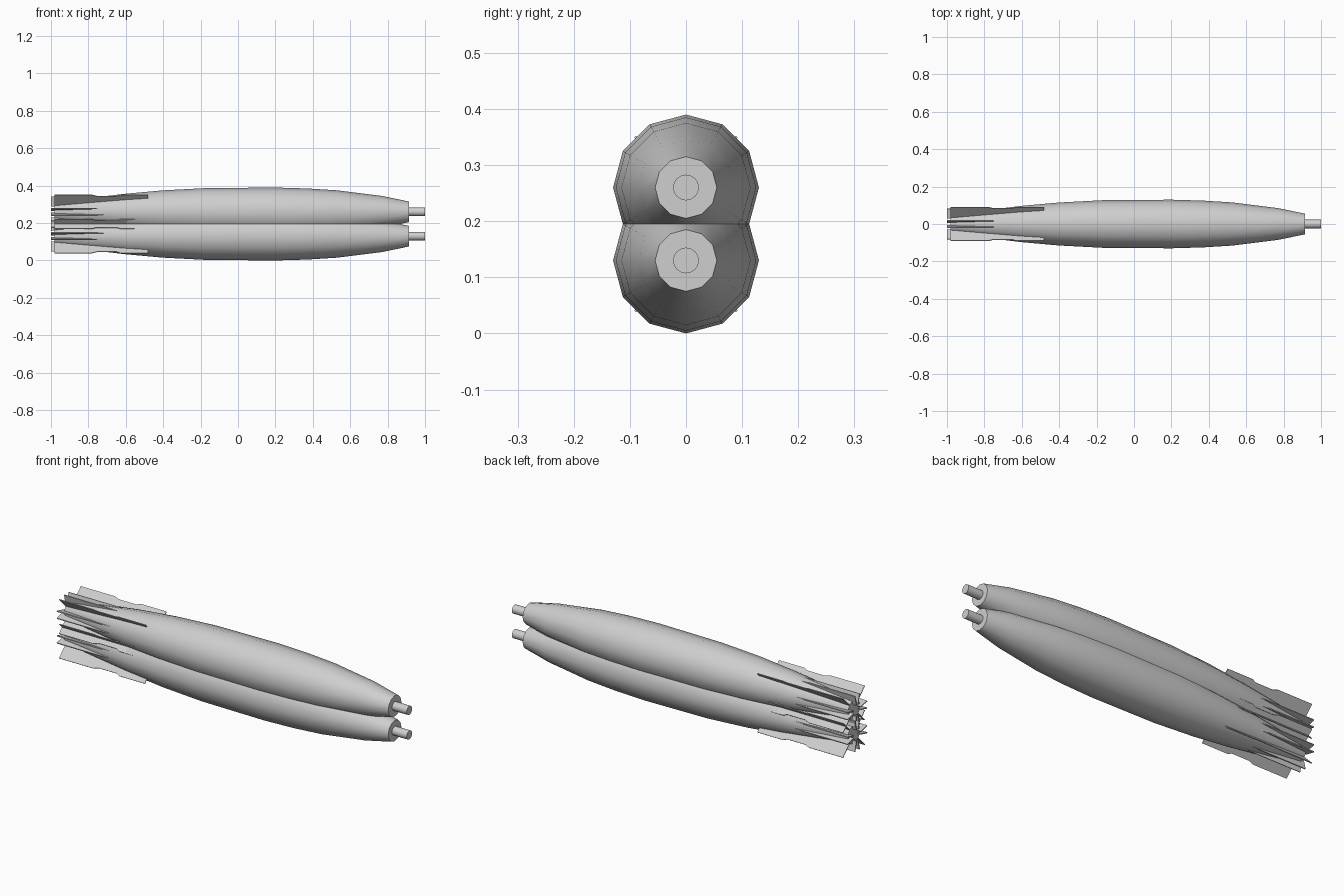
import bpy, bmesh, math
from mathutils import Matrix, Vector

cube = bpy.data.objects.get("Cube")
if cube:
    bpy.data.objects.remove(cube)

grey = bpy.data.materials.new("light grey metal")
grey.use_nodes = True
colour = (0.62, 0.62, 0.62, 1)
grey.diffuse_color = colour
grey.node_tree.nodes["Principled BSDF"].inputs["Base Color"].default_value = colour


def finish(bm, name, z, smooth):
    bmesh.ops.recalc_face_normals(bm, faces=bm.faces[:])
    mesh = bpy.data.meshes.new(name)
    bm.to_mesh(mesh)
    bm.free()
    mesh.materials.append(grey)
    ob = bpy.data.objects.new(name, mesh)
    ob.location.z = z
    bpy.context.collection.objects.link(ob)
    if smooth:
        bpy.ops.object.select_all(action="DESELECT")
        ob.select_set(True)
        bpy.context.view_layer.objects.active = ob
        bpy.ops.object.shade_smooth_by_angle(angle=math.radians(40))
    return ob


def lathe(name, profile, sides, z):
    """Closed solid turned around the x axis from (x, radius) pairs."""
    bm = bmesh.new()
    rings = []
    for x, r in profile:
        angles = [math.tau * i / sides for i in range(sides)]
        rings.append([bm.verts.new((x, r * math.sin(a), r * math.cos(a))) for a in angles])
    for a, b in zip(rings, rings[1:]):
        for i in range(sides):
            j = (i + 1) % sides
            bm.faces.new((a[i], a[j], b[j], b[i]))
    bm.faces.new(rings[0])
    bm.faces.new(rings[-1])
    return finish(bm, name, z, True)


def fins(name, outline, angles, thickness, z):
    """Thin plates with an (x, radius) outline, set around the x axis."""
    bm = bmesh.new()
    for angle in angles:
        turn = Matrix.Rotation(math.radians(angle), 3, "X")
        sides = [[bm.verts.new(turn @ Vector((x, y, r))) for x, r in outline]
                 for y in (-thickness / 2, thickness / 2)]
        bm.faces.new(sides[0])
        bm.faces.new(sides[1][::-1])
        n = len(outline)
        for i in range(n):
            j = (i + 1) % n
            bm.faces.new((sides[0][i], sides[0][j], sides[1][j], sides[1][i]))
    return finish(bm, name, z, False)


hull = [(-0.98, 0.05), (-0.8, 0.073), (-0.6, 0.097), (-0.4, 0.115), (-0.17, 0.127),
        (0.2, 0.13), (0.37, 0.125), (0.53, 0.115), (0.77, 0.085), (0.915, 0.055)]
fuse = [(0.9, 0.023), (1.0, 0.023)]
# Long diagonal fins have a shallow notch; short fins come in close pairs
long_fin = [(-0.98, 0.03), (-0.98, 0.128), (-0.78, 0.128), (-0.755, 0.119),
            (-0.65, 0.119), (-0.63, 0.128), (-0.48, 0.128), (-0.48, 0.08)]
short_fin = [(-1.0, 0.03), (-1.0, 0.084), (-0.6, 0.084), (-0.6, 0.05)]
diagonals = [45, 135, 225, 315]
pairs = [q + d for q in (0, 90, 180, 270) for d in (-13, 13)]

for level, z in (("lower", 0.13), ("upper", 0.26)):
    lathe(level + "_hull", hull, 12, z)
    lathe(level + "_nose_fuse", fuse, 16, z)
    fins(level + "_long_fins", long_fin, diagonals, 0.004, z)
    fins(level + "_short_fins", short_fin, pairs, 0.005, z)
